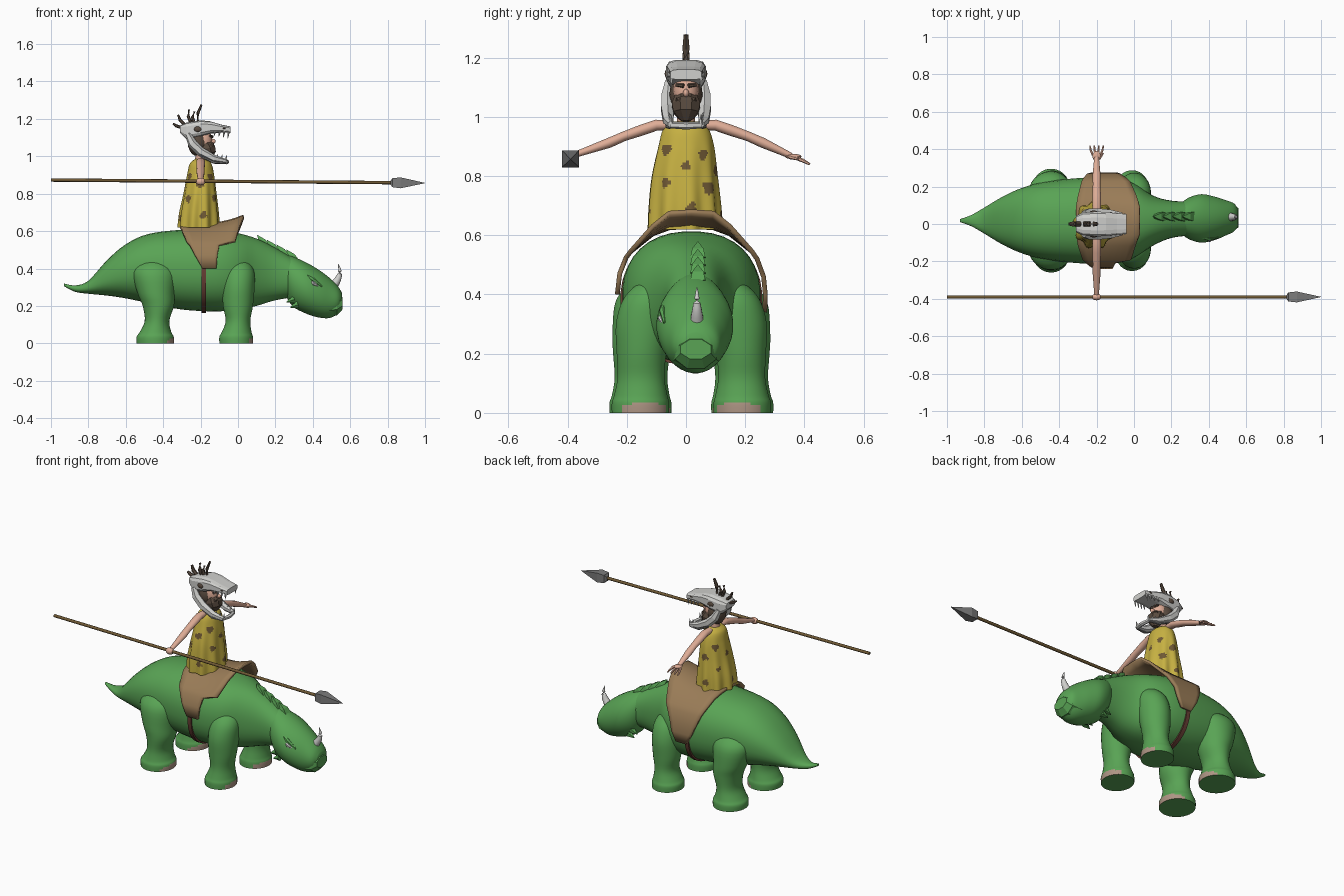
import bpy
import bmesh
from math import sin, cos, pi, radians, copysign, atan2
from mathutils import Vector

cube = bpy.data.objects.get("Cube")
if cube:
    bpy.data.objects.remove(cube, do_unlink=True)


def material(name, r, g, b):
    mat = bpy.data.materials.new(name)
    mat.use_nodes = True
    mat.diffuse_color = (r, g, b, 1)
    shader = next(n for n in mat.node_tree.nodes if n.type == "BSDF_PRINCIPLED")
    shader.inputs["Base Color"].default_value = (r, g, b, 1)
    shader.inputs["Roughness"].default_value = 0.8
    return mat


GREEN = material("hide green", .1, .37, .09)
YELLOW = material("tunic yellow", .57, .44, .055)
LEATHER = material("saddle leather", .32, .2, .095)
STRAP = material("strap red brown", .14, .05, .035)
SKIN = material("skin", .74, .42, .31)
HAIR = material("dark hair", .1, .07, .05)
BONE = material("bone", .63, .63, .61)
STEEL = material("steel grey", .2, .2, .2)
WOOD = material("wood brown", .16, .1, .035)
NAIL = material("toenail", .42, .3, .23)


def finish(name, bm, mats, smooth=True, angle=40):
    bmesh.ops.recalc_face_normals(bm, faces=bm.faces)
    mesh = bpy.data.meshes.new(name)
    bm.to_mesh(mesh)
    bm.free()
    for mat in mats:
        mesh.materials.append(mat)
    obj = bpy.data.objects.new(name, mesh)
    bpy.context.collection.objects.link(obj)
    if smooth:
        bpy.ops.object.select_all(action="DESELECT")
        obj.select_set(True)
        bpy.context.view_layer.objects.active = obj
        bpy.ops.object.shade_smooth_by_angle(angle=radians(angle))
    return obj


def resample(rows, steps):
    """Smooth curve through rows of numbers."""
    rows = [Vector(r) for r in rows]
    out = []
    for i in range(len(rows) - 1):
        a, b, c, d = rows[max(i - 1, 0)], rows[i], rows[i + 1], rows[min(i + 2, len(rows) - 1)]
        for k in range(steps):
            t = k / steps
            out.append(b + (c - a) * (t / 2) + (a * 2 - b * 5 + c * 4 - d) * (t * t / 2)
                       + (b * 3 - a - c * 3 + d) * (t ** 3 / 2))
    return out + [rows[-1]]


def ring(centre, u, v, n, power=1.0):
    def soft(w):
        return copysign(abs(w) ** power, w)
    angles = [2 * pi * (i + .5) / n for i in range(n)]
    return [Vector(centre) + Vector(u) * soft(cos(a)) + Vector(v) * soft(sin(a)) for a in angles]


def loft_mesh(rings):
    bm = bmesh.new()
    vs = [[bm.verts.new(p) for p in r] for r in rings]
    n = len(vs[0])
    for a, b in zip(vs, vs[1:]):
        for i in range(n):
            bm.faces.new((a[i], a[(i + 1) % n], b[(i + 1) % n], b[i]))
    bm.faces.new(vs[0][::-1])
    bm.faces.new(vs[-1])
    return bm


def loft(name, rings, mat, smooth=True):
    return finish(name, loft_mesh(rings), [mat], smooth)


def along_x(rows, n=32, power=1.0):
    """Rows of x, top, bottom, half width, centre y."""
    return [ring((x, y, (top + low) / 2), (0, max(w, .003), 0), (0, 0, max((top - low) / 2, .003)), n, power)
            for x, top, low, w, y in rows]


def tube(name, path, radii, mat, n=8, smooth=True, flat=1.0):
    path = [Vector(p) for p in path]
    rings = []
    for i, p in enumerate(path):
        tangent = (path[min(i + 1, len(path) - 1)] - path[max(i - 1, 0)]).normalized()
        side = tangent.cross(Vector((0, 0, 1)))
        side = side.normalized() if side.length > .1 else Vector((0, 1, 0))
        rings.append(ring(p, side * radii[i], tangent.cross(side) * radii[i] * flat, n))
    return loft(name, rings, mat, smooth)


def ball(name, centre, size, mat):
    bm = bmesh.new()
    bmesh.ops.create_uvsphere(bm, u_segments=16, v_segments=10, radius=1)
    bmesh.ops.scale(bm, vec=size, verts=bm.verts)
    bmesh.ops.translate(bm, vec=centre, verts=bm.verts)
    return finish(name, bm, [mat])


# Beast: body with tail, head and beak
MID = .018
body = [(-.93, .32, .305, .008, MID), (-.87, .31, .275, .03, MID), (-.8, .335, .265, .07, MID),
        (-.7, .445, .255, .13, MID), (-.6, .53, .24, .175, MID), (-.48, .585, .215, .207, MID),
        (-.3, .608, .18, .228, MID), (-.12, .612, .17, .232, MID), (0, .59, .18, .2, MID),
        (.1, .56, .2, .135, MID), (.2, .51, .23, .1, .025), (.32, .44, .25, .09, .03)]
loft("beast_body", along_x(resample(body, 4), 36, .88), GREEN)
head = [(.24, .475, .28, .07, .03), (.29, .465, .2, .11, .03), (.36, .435, .16, .13, .03),
        (.43, .395, .138, .117, .03), (.49, .35, .135, .095, .033), (.535, .305, .16, .075, .035),
        (.555, .27, .2, .045, .035)]
loft("beast_head", along_x(resample(head, 4)), GREEN)
beak = [(.47, .25, .14, .085, .033), (.53, .262, .145, .075, .033), (.56, .25, .18, .055, .033)]
loft("beast_beak", along_x(beak, 8), GREEN, False)

# Nose horn, back spines, one eye and the spiky jaw
tube("nose_horn", resample([(.505, .037, .30), (.535, .037, .345), (.545, .037, .385), (.535, .037, .425)], 3),
     [.026 * (1 - i / 9.3) for i in range(10)], BONE, 10)
for i in range(4):
    x, z = .125 + .052 * i, .545 - .026 * i
    tube(f"back_spine_{i}", [(x + .02, .04, z - .03), (x + .005, .04, z), (x - .022, .04, z + .034)],
         [.036, .027, .001], GREEN, 4, False)
tube("right_eye", [(.378, -.079, .336), (.405, -.083, .319), (.43, -.079, .304)], [.003, .013, .003], BONE)
tube("right_brow", [(.355, -.07, .372), (.40, -.078, .343), (.45, -.072, .304)], [.006, .013, .005], GREEN, 6, False)
for side, label in ((-1, "right"), (1, "left")):
    for k in range(2):
        x, z = .30 + .02 * k, .235 - .028 * k
        tube(f"{label}_jaw_spike_{k}", [(x, .03 + side * .075, z), (x - .04, .03 + side * .08, z - .015)],
             [.022, .002], GREEN, 5, False)

# Legs: height, forward shift, sideways shift, two radii; toenails coloured low on the front
front_leg = [(0, -.01, .172, .09, .1), (.035, -.01, .172, .09, .1), (.06, -.007, .171, .08, .093),
             (.12, 0, .17, .066, .082), (.2, 0, .168, .08, .087), (.3, .002, .158, .087, .1),
             (.38, .005, .145, .082, .09), (.43, .005, .13, .055, .06), (.455, .005, .125, .008, .01)]
hind_leg = [(0, 0, .172, .1, .1), (.035, 0, .172, .1, .1), (.06, .002, .171, .085, .093),
            (.12, .01, .17, .066, .085), (.2, .017, .168, .084, .092), (.27, .005, .162, .1, .1),
            (.38, -.004, .15, .117, .1), (.44, -.004, .13, .075, .065), (.465, -.004, .125, .01, .01)]
for label, cx, deep, rows in (("front", 0, .97, front_leg), ("hind", -.443, 1.05, hind_leg)):
    for side, hand in ((-1, "right"), (1, "left")):
        rings = [ring((cx + dx, MID + side * off, z), (max(rx, .005), 0, 0), (0, max(ry, .005) * deep, 0), 32)
                 for z, dx, off, rx, ry in resample(rows, 4)]
        bm = loft_mesh(rings)
        for face in bm.faces:
            mid = face.calc_center_median()
            turn = atan2(mid.y - MID - side * .172, mid.x - cx) + side * .2
            if len(face.verts) == 4 and abs(turn) < 1.1 and mid.z < .037 * cos(turn):
                face.material_index = 1
        finish(f"{hand}_{label}_leg", bm, [GREEN, NAIL])

# Saddle: offset from the middle, height, back edge, front edge, lift of the front
crown = [(-.13, .605, -.30, .01, .025), (-.075, .625, -.31, .03, .05), (0, .63, -.31, .03, .05),
         (.075, .625, -.31, .03, .05), (.13, .605, -.30, .015, .025)]
right_flap = [(-.25, .40, -.19, -.115, 0), (-.242, .47, -.23, -.11, 0), (-.22, .525, -.258, -.10, 0),
              (-.205, .545, -.275, -.015, 0)]
left_flap = [(.205, .545, -.28, -.02, 0), (.222, .52, -.27, -.04, 0), (.244, .46, -.25, -.075, 0),
             (.25, .40, -.225, -.09, 0), (.248, .34, -.19, -.12, 0)]
bm = bmesh.new()
grid = []
for off, z, back, front, lift in right_flap + crown + left_flap:
    steps = [k / 8 for k in range(9)]
    grid.append([bm.verts.new((back + (front - back) * s, MID + off, z + lift * s ** 3)) for s in steps])
for a, b in zip(grid, grid[1:]):
    for k in range(8):
        bm.faces.new((a[k], a[k + 1], b[k + 1], b[k]))
saddle = finish("saddle", bm, [LEATHER], True, 30)
thick = saddle.modifiers.new("thickness", "SOLIDIFY")
thick.thickness = .016
thick.offset = 0
loft("girth_strap", along_x([(x, .6, .162, .24, MID) for x in (-.195, -.17)], 36, .88), STRAP)

# Rider's tunic with folds, spots chosen by distance
tunic = [(.62, -.21, -.005, .108, .122), (.7, -.208, -.006, .102, .119), (.8, -.203, -.006, .087, .11),
         (.9, -.2, 0, .072, .094), (.96, -.2, 0, .058, .076), (.985, -.2, 0, .03, .045)]
rings = []
for z, cx, cy, rx, ry in resample(tunic, 14):
    fold = .07 * max(0, (.95 - z) / .33)
    loop = ring((0, 0, 0), (rx, 0, 0), (0, ry, 0), 120)
    rings.append([Vector((cx, cy, z)) + p * (1 + fold * sin(9 * 2 * pi * i / 120)) for i, p in enumerate(loop)])
bm = loft_mesh(rings)
spots = []
for level, z in enumerate((.68, .765, .835, .885)):
    for k in range(4):
        a = 2 * pi * (k + .45 * level + .1) / 4
        reach = .12 - .14 * (z - .65)
        spots.append((Vector((-.2 + reach * .88 * cos(a), reach * sin(a), z + .012 * sin(7 * a))),
                      .019 + .004 * sin(k * 3 + level)))
for face in bm.faces:
    mid = face.calc_center_median()
    for centre, size in spots:
        gap = mid - centre
        turn = atan2(gap.z, gap.x + gap.y)
        if gap.length < size * (1 + .18 * sin(3 * turn + centre.z * 50)):
            face.material_index = 1
finish("tunic", bm, [YELLOW, WOOD])

# Arms and hands
for side, label, end in ((-1, "right", (-.2, -.375, .872)), (1, "left", (-.2, .355, .868))):
    path = [(-.2, side * .05, .972), (-.2, side * .10, .972), (-.2, side * .15, .955),
            (-.2, side * .21, .934), (-.2, side * .26, .912), end]
    tube(f"{label}_arm", path, [.021, .024, .024, .021, .022, .013], SKIN, 12, True, .8)
ball("right_fist", (-.2, -.39, .865), (.026, .018, .02), SKIN)
ball("left_palm", (-.2, .362, .866), (.022, .028, .009), SKIN)
for k in range(4):
    x = -.2 + .014 * (k - 1.5)
    tube(f"left_finger_{k}", [(x, .37, .862), (x * 1.5 + .1, .395, .852), (x * 1.7 + .14, .418, .84)],
         [.007, .0065, .004], SKIN, 6)
tube("left_thumb", [(-.185, .35, .865), (-.165, .378, .858)], [.008, .005], SKIN, 6)

# Head, hair and beard
tube("neck", [(-.2, 0, .96), (-.195, 0, 1.06)], [.032, .03], SKIN, 12)
ball("face", (-.185, 0, 1.085), (.047, .043, .065), SKIN)
ball("nose", (-.135, 0, 1.08), (.016, .01, .014), SKIN)
ball("hair", (-.215, 0, 1.075), (.054, .056, .075), HAIR)
tube("beard", [(-.18, 0, 1.07), (-.168, 0, 1.04), (-.16, 0, 1.015), (-.155, 0, .985)],
     [.04, .052, .046, .016], HAIR, 8, False)
for side, label in ((-1, "right"), (1, "left")):
    tube(f"{label}_moustache", [(-.136, 0, 1.068), (-.14, side * .024, 1.058), (-.155, side * .04, 1.03)],
         [.009, .012, .004], HAIR, 6, False)
    tube(f"{label}_eyebrow", [(-.137, side * .008, 1.105), (-.15, side * .034, 1.108)], [.008, .005], HAIR, 6)

# Skull helmet: upper skull, jaw, teeth and crest
skull = [(-.31, 1.165, 1.125, .045, 0), (-.275, 1.182, 1.09, .062, 0), (-.2, 1.193, 1.105, .068, 0),
         (-.15, 1.188, 1.12, .065, 0), (-.09, 1.17, 1.127, .058, 0), (-.04, 1.16, 1.125, .054, 0)]
loft("upper_skull", along_x(skull, 12, .5), BONE, False)
for side, label in ((-1, "right"), (1, "left")):
    ball(f"{label}_eye_socket", (-.215, side * .064, 1.145), (.02, .008, .015), HAIR)
    ball(f"{label}_nostril", (-.075, side * .053, 1.15), (.01, .006, .005), HAIR)
    tube(f"{label}_jaw", [(-.268, side * .055, 1.12), (-.245, side * .06, 1.07), (-.2, side * .062, 1.025),
                          (-.13, side * .06, .988), (-.065, side * .052, .974)],
         [.016, .025, .025, .02, .011], BONE, 6, False)
    tube(f"{label}_jaw_edge", [(-.2, side * .066, 1.0), (-.13, side * .063, .968), (-.065, side * .053, .964)],
         [.005, .008, .005], STEEL, 6, False)
    for k in range(4):
        x = -.05 - .024 * k
        y = side * (.05 + .003 * k)
        size = .034 - .005 * k
        tube(f"{label}_upper_tooth_{k}", [(x, y, 1.135), (x - .004, y, 1.13 - size)], [.008, .001], BONE, 5, False)
        z = .974 + .007 * k
        tube(f"{label}_lower_tooth_{k}", [(x - .015, y, z), (x - .01, y, z + size)], [.008, .001], BONE, 5, False)
tube("jaw_front", [(-.068, -.053, .972), (-.06, 0, .97), (-.068, .053, .972)], [.011, .013, .011], BONE, 6, False)
crest = [(-.29, 1.15, -.348, 1.175), (-.28, 1.165, -.32, 1.222), (-.25, 1.175, -.262, 1.25),
         (-.215, 1.18, -.195, 1.277), (-.235, 1.18, -.232, 1.24)]
for i, (x, z, tip_x, tip_z) in enumerate(crest):
    bend = ((x + tip_x) / 2 - .01, 0, (z + tip_z) / 2)
    tube(f"crest_spike_{i}", [(x, 0, z), bend, (tip_x, 0, tip_z)], [.015, .014, .009], HAIR, 6, False, .6)

# Spear
tube("spear_shaft", [(-1, -.39, .873), (.84, -.39, .859)], [.009, .009], WOOD, 10)
tube("spear_head", [(.815, -.39, .859), (.825, -.39, .859), (.87, -.39, .858), (1, -.39, .857)],
     [.012, .034, .041, .001], STEEL, 4, False)
